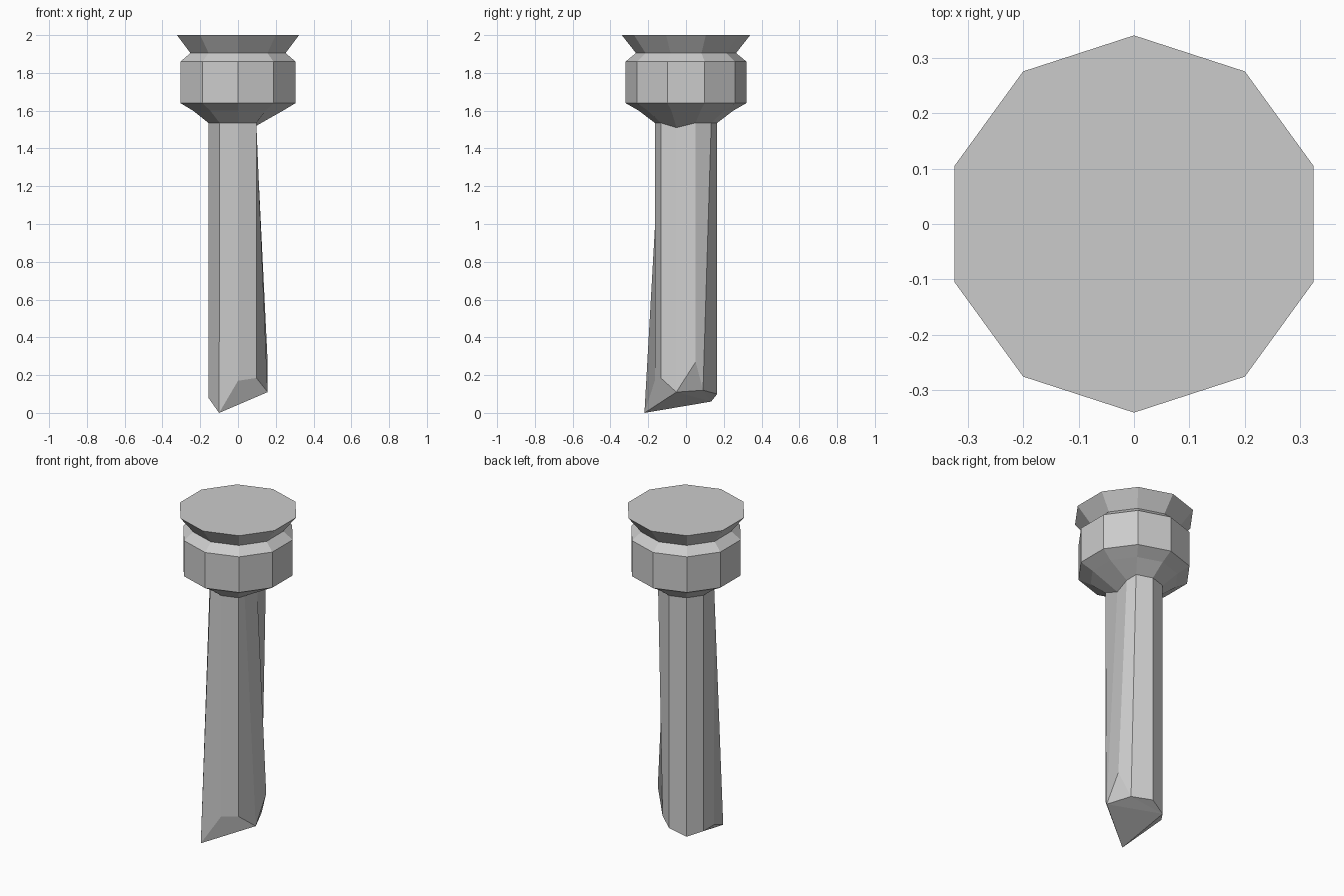
import bpy, bmesh
from math import cos, sin, radians

if "Cube" in bpy.data.objects:
    bpy.data.objects.remove(bpy.data.objects["Cube"])

SIDES = 10


def ring(r, z):
    # Decagon ring; index 0 faces -y, going counter-clockwise
    return [(r * cos(radians(-90 + 36 * i)), r * sin(radians(-90 + 36 * i)), z)
            for i in range(SIDES)]


def build(name, rings, caps):
    # Bridge successive rings, then add cap faces as (ring, indices)
    bm = bmesh.new()
    vs = [[bm.verts.new(p) for p in r] for r in rings]
    for a, b in zip(vs, vs[1:]):
        for i in range(SIDES):
            j = (i + 1) % SIDES
            bm.faces.new((a[i], a[j], b[j], b[i]))
    for k, idx in caps:
        bm.faces.new([vs[k][i] for i in idx])
    bmesh.ops.recalc_face_normals(bm, faces=bm.faces)
    me = bpy.data.meshes.new(name)
    bm.to_mesh(me)
    bm.free()
    ob = bpy.data.objects.new(name, me)
    bpy.context.collection.objects.link(ob)
    return ob


# Shaft top ring, dented on the right side
top = ring(0.165, 1.535)
top[2] = (0.08, -0.05, 1.51)
top[3] = (0.095, 0.05, 1.535)

# Splintered lower end: the same corners moved to uneven heights
bottom = ring(0.165, 0.08)
heights = [0.17, 0.185, 0.11, 0.27, 0.12, 0.10, 0.06, 0.08, 0.08, 0.0]
bottom = [(x, y, h) for (x, y, _), h in zip(bottom, heights)]
bottom[4] = (0.097, 0.09, 0.12)
bottom[9] = (-0.10, -0.22, 0.0)

# Pommel head: flared cap, neck groove, drum and collar
head = [(0.34, 2.0), (0.265, 1.905), (0.32, 1.86), (0.32, 1.64), (0.25, 1.60)]
build("head", [ring(r, z) for r, z in head] + [top], [(0, range(SIDES))])

# Broken shaft
build("shaft", [top, bottom],
      [(1, (9, 0, 1, 2)), (1, (2, 3, 4)), (1, (2, 4, 6)), (1, (4, 5, 6)),
       (1, (2, 6, 9)), (1, (9, 6, 7)), (1, (9, 7, 8))])
